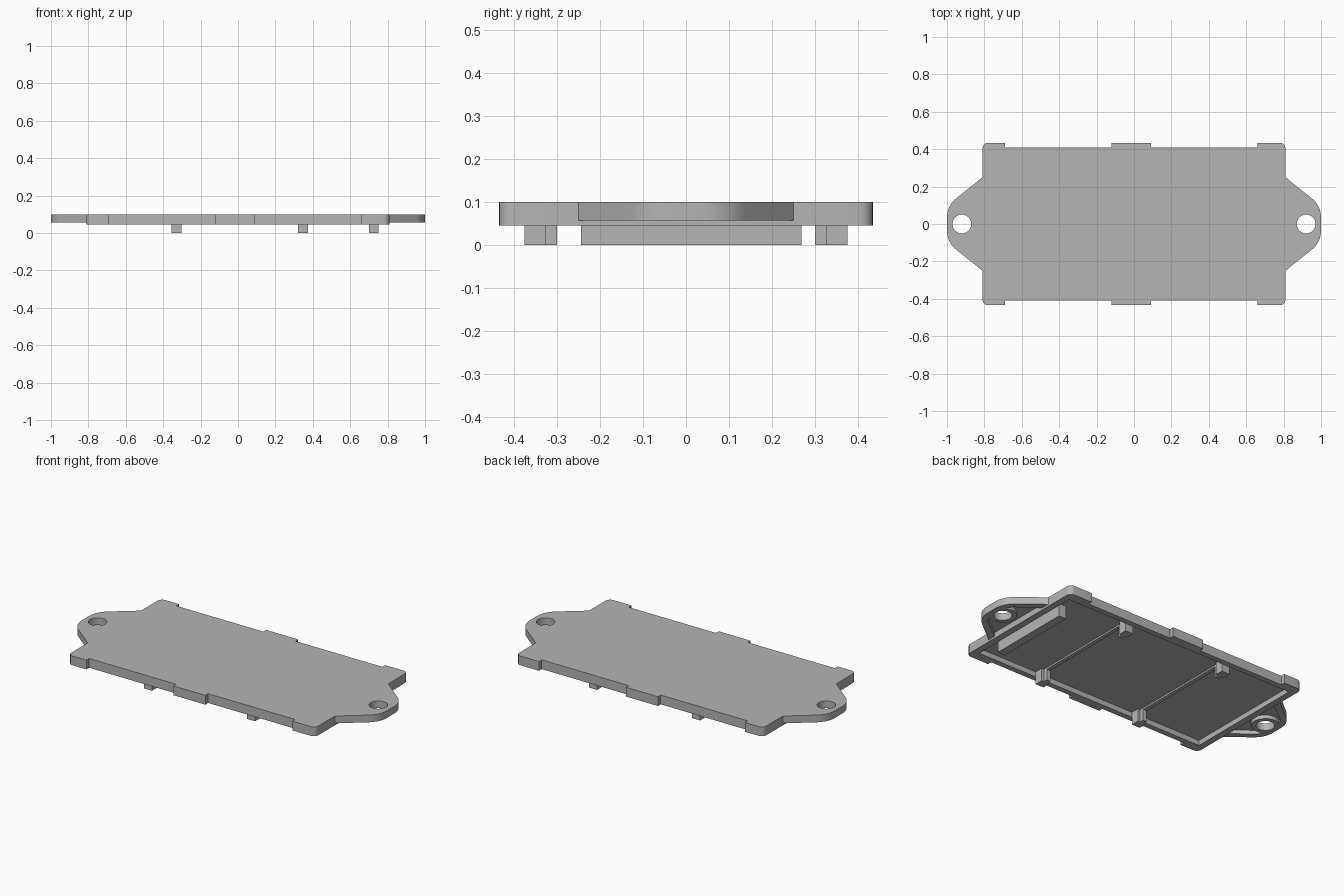
import bpy, bmesh
from math import cos, sin, radians

if "Cube" in bpy.data.objects:
    bpy.data.objects.remove(bpy.data.objects["Cube"], do_unlink=True)

grey = bpy.data.materials.new("plain grey")
grey.use_nodes = True
colour = (0.46, 0.46, 0.46, 1)
grey.diffuse_color = colour
grey.node_tree.nodes["Principled BSDF"].inputs["Base Color"].default_value = colour

TOP, BOTTOM, CEILING = 0.1, 0.045, 0.076
EAR_BOTTOM, EAR_CEILING = 0.057, 0.08


def prism(name, outline, z0, z1):
    """Extrude a closed outline straight up."""
    bm = bmesh.new()
    face = bm.faces.new([bm.verts.new((x, y, z0)) for x, y in outline])
    new = bmesh.ops.extrude_face_region(bm, geom=[face])["geom"]
    verts = [v for v in new if isinstance(v, bmesh.types.BMVert)]
    bmesh.ops.translate(bm, verts=verts, vec=(0, 0, z1 - z0))
    bmesh.ops.recalc_face_normals(bm, faces=bm.faces)
    mesh = bpy.data.meshes.new(name)
    bm.to_mesh(mesh)
    bm.free()
    mesh.materials.append(grey)
    obj = bpy.data.objects.new(name, mesh)
    bpy.context.collection.objects.link(obj)
    return obj


def box(name, x0, x1, y0, y1, z0, z1):
    return prism(name, [(x0, y0), (x1, y0), (x1, y1), (x0, y1)], z0, z1)


def arc(cx, cy, r, a0, a1, n):
    angles = [radians(a0 + (a1 - a0) * i / n) for i in range(n + 1)]
    return [(cx + r * cos(a), cy + r * sin(a)) for a in angles]


def circle(cx, r):
    return arc(cx, 0, r, 0, 352.5, 47)


def mirrored(half):
    """Close an upper half outline with its reflection in y."""
    return half + [(x, -y) for x, y in reversed(half)]


def combine(target, tool, operation):
    mod = target.modifiers.new(operation, 'BOOLEAN')
    mod.operation, mod.object, mod.solver = operation, tool, 'EXACT'
    bpy.context.view_layer.objects.active = target
    bpy.ops.object.modifier_apply(modifier=mod.name)
    bpy.data.objects.remove(tool, do_unlink=True)


# cover plate with three shallow lugs along each long edge
edge, lug, end = 0.408, 0.434, 0.81
half = arc(end - 0.03, lug - 0.03, 0.03, 0, 90, 6)
half += [(0.66, lug), (0.66, edge), (0.09, edge), (0.09, lug),
         (-0.12, lug), (-0.12, edge), (-0.69, edge), (-0.69, lug)]
half += arc(0.03 - end, lug - 0.03, 0.03, 90, 180, 6)
plate = prism("cover_plate", mirrored(half), BOTTOM, TOP)

# mounting ears: tapered and rounded at the tip
for side in (1, -1):
    ear = arc(0.87, 0.035, 0.13, 0, 52, 8) + [(end, 0.25), (end - 0.01, 0.25)]
    ear = mirrored([(side * x, y) for x, y in ear])
    combine(plate, prism("ear", ear, EAR_BOTTOM, TOP), 'UNION')

# hollow underside of the plate
combine(plate, box("recess", -0.77, 0.77, -0.375, 0.375, 0, CEILING), 'DIFFERENCE')

# hollow ears, each with a bored boss
for side in (1, -1):
    pocket = arc(0.87, 0.035, 0.095, 0, 52, 8) + [(end, 0.2)]
    pocket = mirrored([(side * x, y) for x, y in pocket])
    combine(plate, prism("pocket", pocket, 0, EAR_CEILING), 'DIFFERENCE')
    centre = side * 0.92
    boss = prism("boss", circle(centre, 0.076), EAR_BOTTOM, EAR_CEILING + 0.01)
    combine(plate, boss, 'UNION')
    combine(plate, prism("bore", circle(centre, 0.05), -1, 1), 'DIFFERENCE')

bpy.ops.object.select_all(action='DESELECT')
plate.select_set(True)
bpy.context.view_layer.objects.active = plate
bpy.ops.object.shade_smooth_by_angle(angle=radians(25))

# tall retaining rib near one end
box("end_rib", 0.7, 0.75, -0.244, 0.268, 0, CEILING)

# low cross ribs with a stepped post at each end
for n, x in enumerate((-0.328, 0.347), 1):
    box(f"cross_rib_{n}", x - 0.012, x + 0.012, -0.32, 0.32, 0.066, CEILING)
    for label, s in (("front", -1), ("back", 1)):
        w, t = 0.027, 0.012
        post = [(x - w, s * 0.375), (x + w, s * 0.375), (x + w, s * 0.325),
                (x + t, s * 0.325), (x + t, s * 0.3), (x - t, s * 0.3),
                (x - t, s * 0.325), (x - w, s * 0.325)]
        prism(f"post_{label}_{n}", post, 0, CEILING)
